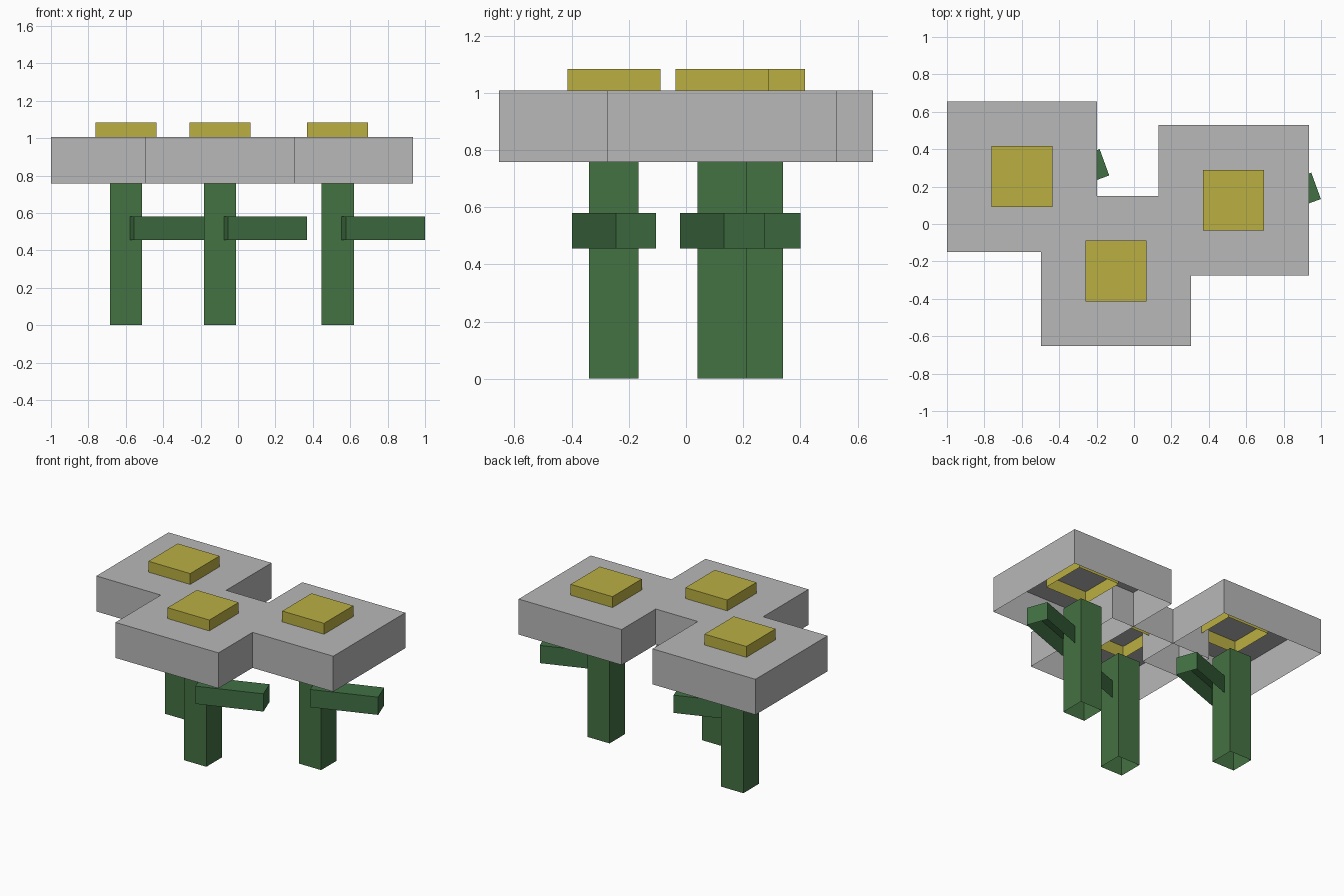
import bpy, bmesh, math
from mathutils import Matrix

if "Cube" in bpy.data.objects:
    bpy.data.objects.remove(bpy.data.objects["Cube"])


def material(name, rgb):
    # sRGB bytes to linear diffuse colour
    lin = [((c / 255 + 0.055) / 1.055) ** 2.4 for c in rgb]
    m = bpy.data.materials.new(name)
    m.diffuse_color = (*lin, 1)
    m.use_nodes = True
    m.node_tree.nodes["Principled BSDF"].inputs["Base Color"].default_value = m.diffuse_color
    return m


PETAL = material("petal grey", (184, 184, 184))
CENTRE = material("pollen yellow", (186, 175, 66))
STEM = material("stem green", (68, 114, 66))
LEAF = material("leaf green", (65, 113, 68))


def open_box(name, centre, size, mat, turn=0):
    """Box without its bottom face, turned about z."""
    bm = bmesh.new()
    bmesh.ops.create_cube(bm, size=1, matrix=Matrix.Diagonal((*size, 1)))
    bottom = [f for f in bm.faces if f.normal.z < -0.5]
    bmesh.ops.delete(bm, geom=bottom, context='FACES')
    me = bpy.data.meshes.new(name)
    bm.to_mesh(me)
    bm.free()
    me.materials.append(mat)
    ob = bpy.data.objects.new(name, me)
    ob.location = centre
    ob.rotation_euler.z = turn
    bpy.context.collection.objects.link(ob)


# Three identical blocky flowers
flowers = {"left": (-0.5985, 0.253), "middle": (-0.096, -0.252), "right": (0.533, 0.127)}
for side, (x, y) in flowers.items():
    # stem
    open_box(side + "_stem", (x, y, 0.3785), (0.173, 0.173, 0.757), STEM)
    # leaf, angled out of the stem
    open_box(side + "_leaf", (x + 0.229, y, 0.5175), (0.45, 0.15, 0.125), LEAF, math.radians(20))
    # petal block
    open_box(side + "_petals", (x, y, 0.882), (0.803, 0.803, 0.25), PETAL)
    # flower centre, sunk through the petal top
    open_box(side + "_flower_centre", (x, y, 1.002), (0.326, 0.326, 0.163), CENTRE)
